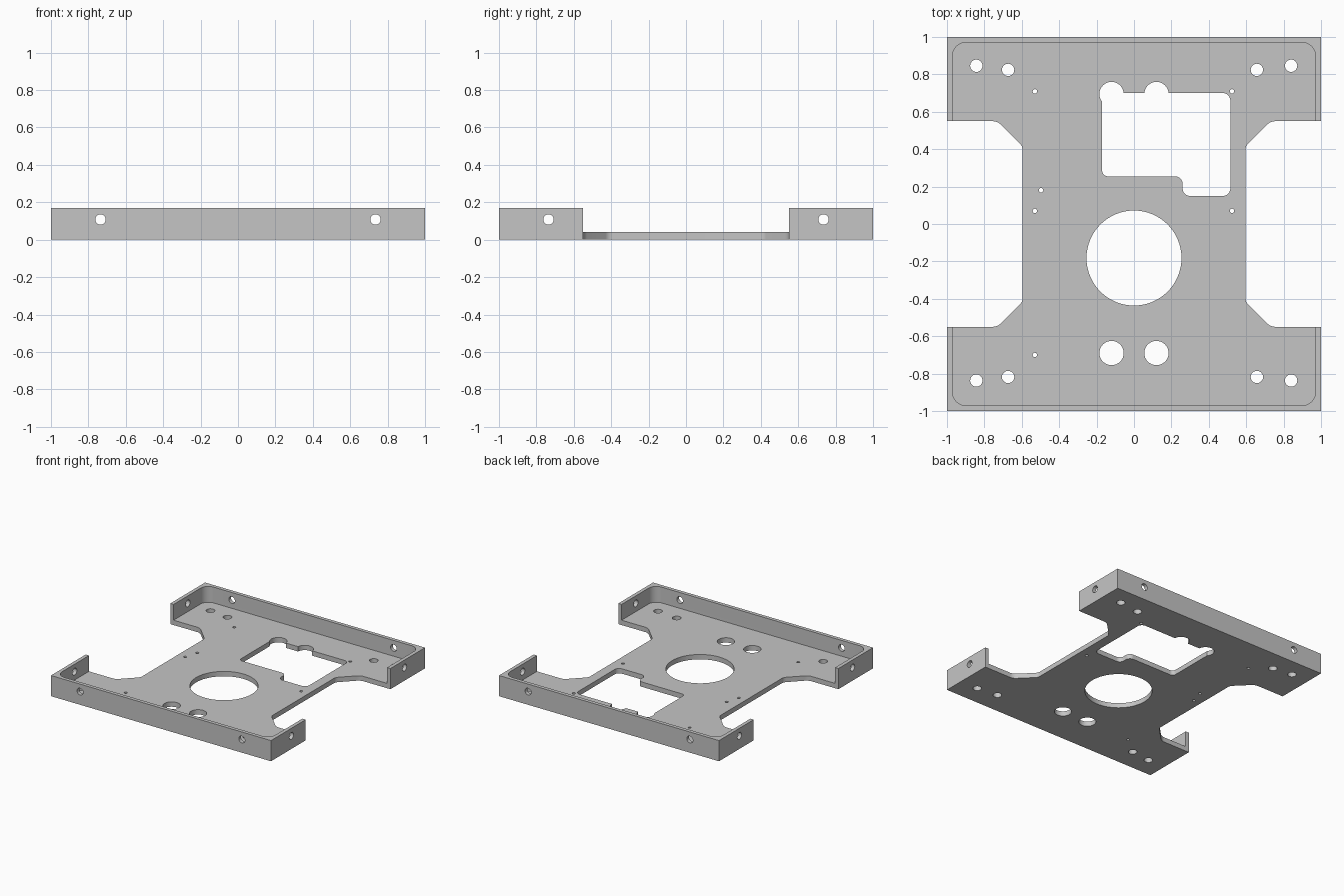
import bpy
import bmesh
from math import cos, sin, pi, radians
from mathutils import Vector, Matrix

default = bpy.data.objects.get("Cube")
if default:
    bpy.data.objects.remove(default, do_unlink=True)

HEIGHT, FLOOR = 0.17, 0.04


def fillet(corners, steps=8):
    """Round each (x, y, radius) corner of a closed outline."""
    outline = []
    for i, (x, y, r) in enumerate(corners):
        p = Vector((x, y))
        if r == 0:
            outline.append(p)
            continue
        a = (Vector(corners[i - 1][:2]) - p).normalized()
        b = (Vector(corners[(i + 1) % len(corners)][:2]) - p).normalized()
        half = a.angle(b) / 2
        centre = p + (a + b).normalized() * (r / sin(half))
        tangent = r * cos(half) / sin(half)
        start = p + a * tangent - centre
        end = p + b * tangent - centre
        for k in range(steps + 1):
            outline.append(centre + start.lerp(end, k / steps).normalized() * r)
    return outline


def circle(x, y, r, sides=32):
    return [Vector((x + r * cos(2 * pi * k / sides), y + r * sin(2 * pi * k / sides)))
            for k in range(sides)]


def prism(name, outline, z0, z1, turn=None):
    """Extrude a flat outline from z0 to z1, then optionally rotate it."""
    bm = bmesh.new()
    base = bm.faces.new([bm.verts.new((p.x, p.y, z0)) for p in outline])
    top = bmesh.ops.extrude_face_region(bm, geom=[base])["geom"]
    bmesh.ops.translate(bm, vec=(0, 0, z1 - z0),
                        verts=[v for v in top if isinstance(v, bmesh.types.BMVert)])
    bmesh.ops.recalc_face_normals(bm, faces=bm.faces)
    mesh = bpy.data.meshes.new(name)
    bm.to_mesh(mesh)
    bm.free()
    if turn:
        mesh.transform(turn)
    obj = bpy.data.objects.new(name, mesh)
    bpy.context.collection.objects.link(obj)
    return obj


def cut(target, cutter):
    """Subtract the cutter and discard it."""
    mod = target.modifiers.new("cut", "BOOLEAN")
    mod.operation, mod.solver, mod.object = "DIFFERENCE", "EXACT", cutter
    bpy.context.view_layer.objects.active = target
    bpy.ops.object.modifier_apply(modifier=mod.name)
    bpy.data.objects.remove(cutter, do_unlink=True)


def rectangle(w, h, r):
    return fillet([(-w, -h, r), (w, -h, r), (w, h, r), (-w, h, r)])


# Solid block hollowed into a shallow tray
plate = prism("mounting_plate", rectangle(1, 1, 0), 0, HEIGHT)
cut(plate, prism("cavity", rectangle(0.97, 0.97, 0.07), FLOOR, 0.5))

# Waist notches on both sides, with chamfered and softened corners
for s in (-1, 1):
    notch = [(1.2, 0.55, 0), (0.73, 0.55, 0.07), (0.595, 0.415, 0.05),
             (0.595, -0.415, 0.05), (0.73, -0.55, 0.07), (1.2, -0.55, 0)]
    cut(plate, prism("notch", fillet([(s * x, y, r) for x, y, r in notch]), -0.1, 0.5))

# Stepped window in the floor
window = [(-0.17, 0.70, 0), (0.515, 0.70, 0.04), (0.515, 0.15, 0.04),
          (0.26, 0.15, 0.04), (0.26, 0.255, 0.04), (-0.17, 0.255, 0.03)]
cut(plate, prism("window", fillet(window), -0.1, 0.5))

# Floor holes: large bore, cable holes, corner bolts, small screws
bore = [(0, -0.182)]
cable = [(sx * 0.12, y) for sx in (-1, 1) for y in (0.695, -0.69)]
bolts = [(x, y) for x in (-0.843, 0.84) for y in (0.846, -0.837)]
bolts += [(x, y) for x in (-0.673, 0.657) for y in (0.824, -0.818)]
screws = [(-0.53, 0.709), (0.524, 0.709), (-0.497, 0.18),
          (-0.53, 0.07), (0.524, 0.07), (-0.53, -0.70)]
for places, radius, sides in ((bore, 0.254, 64), (cable, 0.065, 32),
                              (bolts, 0.033, 24), (screws, 0.012, 16)):
    for x, y in places:
        cut(plate, prism("hole", circle(x, y, radius, sides), -0.1, 0.5))

# Cross holes through the front, back and side walls
for s in (-1, 1):
    upright = Matrix.Rotation(radians(90), 4, "X")
    sideways = Matrix.Rotation(radians(90), 4, "Z") @ upright
    for turn in (upright, sideways):
        cut(plate, prism("cross_hole", circle(s * 0.735, 0.108, 0.028, 24), -1.2, 1.2, turn))

# One grey metal finish
metal = bpy.data.materials.new("grey_metal")
metal.use_nodes = True
colour = (0.56, 0.56, 0.56, 1)
metal.diffuse_color = colour
metal.node_tree.nodes["Principled BSDF"].inputs["Base Color"].default_value = colour
plate.data.materials.clear()
plate.data.materials.append(metal)

# Smooth the round holes and fillets, keep the edges sharp
bpy.ops.object.select_all(action="DESELECT")
plate.select_set(True)
bpy.context.view_layer.objects.active = plate
bpy.ops.object.shade_smooth_by_angle(angle=radians(30))
